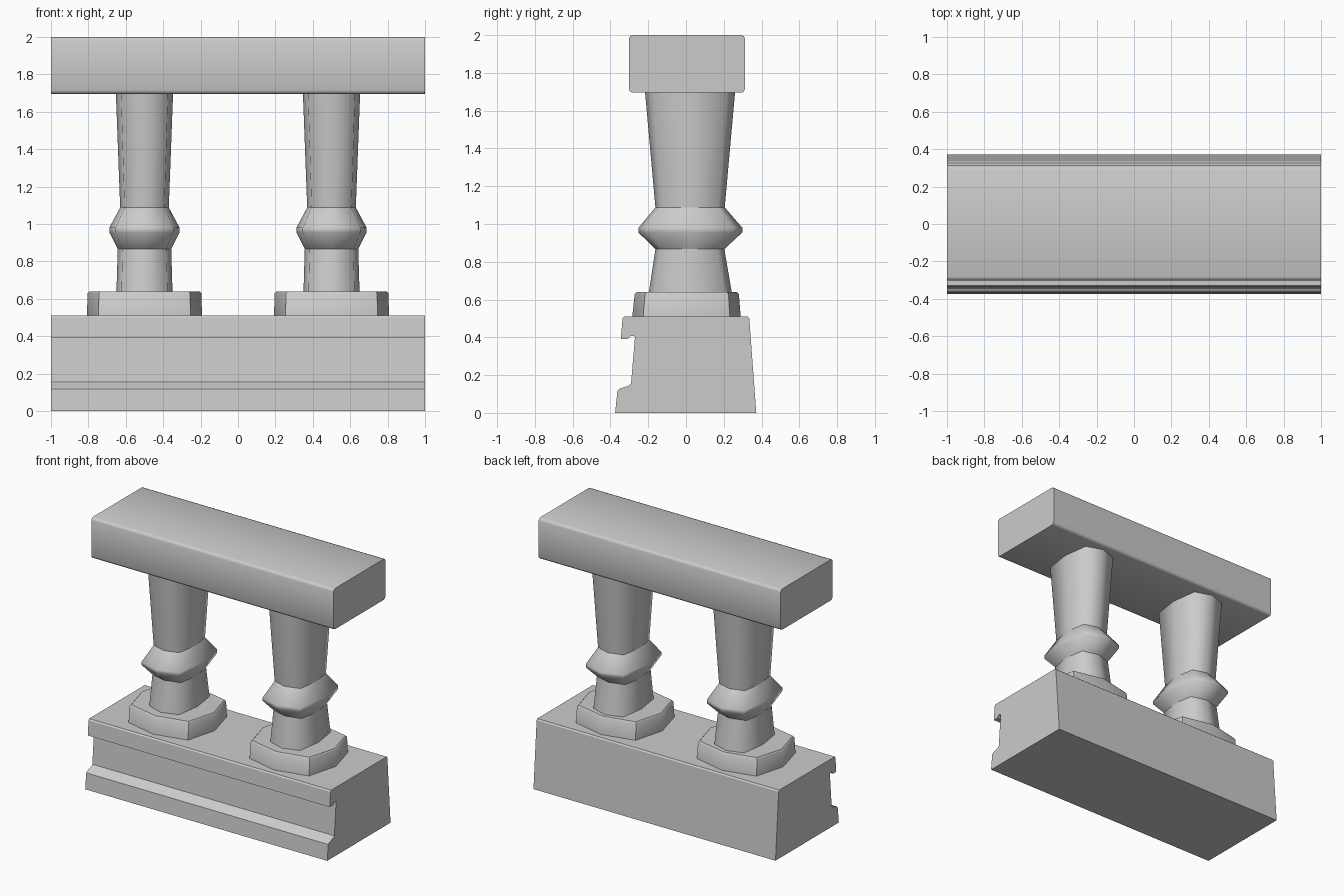
import bpy, bmesh, math

if "Cube" in bpy.data.objects:
    bpy.data.objects.remove(bpy.data.objects["Cube"])

stone = bpy.data.materials.new("grey_stone")
stone.use_nodes = True
stone.diffuse_color = (0.6, 0.6, 0.6, 1)
stone.node_tree.nodes["Principled BSDF"].inputs["Base Color"].default_value = (0.6, 0.6, 0.6, 1)


def finish(name, bm):
    bmesh.ops.recalc_face_normals(bm, faces=bm.faces)
    for face in bm.faces:
        face.smooth = True
    mesh = bpy.data.meshes.new(name)
    bm.to_mesh(mesh)
    bm.free()
    mesh.materials.append(stone)
    obj = bpy.data.objects.new(name, mesh)
    bpy.context.collection.objects.link(obj)
    return obj


def smooth_by_angle(obj, degrees):
    bpy.ops.object.select_all(action='DESELECT')
    obj.select_set(True)
    bpy.context.view_layer.objects.active = obj
    bpy.ops.object.shade_smooth_by_angle(angle=math.radians(degrees))


def extrude_profile(name, profile):
    """Sweep a (y, z) outline along the full length in x."""
    bm = bmesh.new()
    face = bm.faces.new([bm.verts.new((-1, y, z)) for y, z in profile])
    out = bmesh.ops.extrude_face_region(bm, geom=[face])
    bmesh.ops.translate(bm, vec=(2, 0, 0),
                        verts=[v for v in out["geom"] if isinstance(v, bmesh.types.BMVert)])
    return finish(name, bm)


def loft(name, x, sections, corner, sharp_corners):
    """Stack bulged-square rings given as (z, half width, front y, back y, sharp)."""
    outline = [(1, 0), (corner, corner), (0, 1), (-corner, corner),
               (-1, 0), (-corner, -corner), (0, -1), (corner, -corner)]
    bm = bmesh.new()
    rings = []
    for z, half, front, back, sharp in sections:
        mid, depth = (front + back) / 2, (back - front) / 2
        rings.append([bm.verts.new((x + half * u, mid + depth * v, z)) for u, v in outline])
    for low, high in zip(rings, rings[1:]):
        for i in range(len(outline)):
            j = (i + 1) % len(outline)
            bm.faces.new((low[i], low[j], high[j], high[i]))
            if sharp_corners and i % 2:
                bm.edges.get((low[i], high[i])).smooth = False
    bm.faces.new(rings[0])
    bm.faces.new(rings[-1])
    for ring, section in zip(rings, sections):
        for i in range(len(ring)):
            bm.edges.get((ring[i - 1], ring[i])).smooth = not section[4]
    return finish(name, bm)


# Moulded base with a recessed band along the front
base = extrude_profile("base", [
    (-.375, 0), (.372, 0), (.335, .5), (.327, .51), (-.328, .51), (-.336, .5),
    (-.345, .39), (-.31, .39), (-.29, .408), (-.27, .405),
    (-.291, .155), (-.305, .143), (-.352, .128), (-.363, .118)])
smooth_by_angle(base, 30)

# Top rail with rounded long edges
r = 0.02
rail_profile = []
for y, z, start in ((.312 - r, 2 - r, 0), (-.302 + r, 2 - r, 90),
                    (-.302 + r, 1.695 + r, 180), (.312 - r, 1.695 + r, 270)):
    for step in range(3):
        a = math.radians(start + 45 * step)
        rail_profile.append((y + r * math.cos(a), z + r * math.sin(a)))
rail = extrude_profile("top_rail", rail_profile)
smooth_by_angle(rail, 50)

# Two balusters, each a plinth and a waisted shaft with a collar
for side, x in (("left", .5), ("right", -.5)):
    loft(side + "_plinth", x, [
        (.505, .307, -.285, .29, True),
        (.628, .305, -.272, .28, False),
        (.64, .295, -.262, .27, True)], .8, True)
    loft(side + "_shaft", x, [
        (.635, .15, -.197, .243, True),
        (.867, .143, -.162, .203, True),
        (.955, .188, -.252, .298, False),
        (.98, .188, -.252, .298, False),
        (1.088, .13, -.162, .205, True),
        (1.7, .153, -.217, .26, True)], .82, False)
